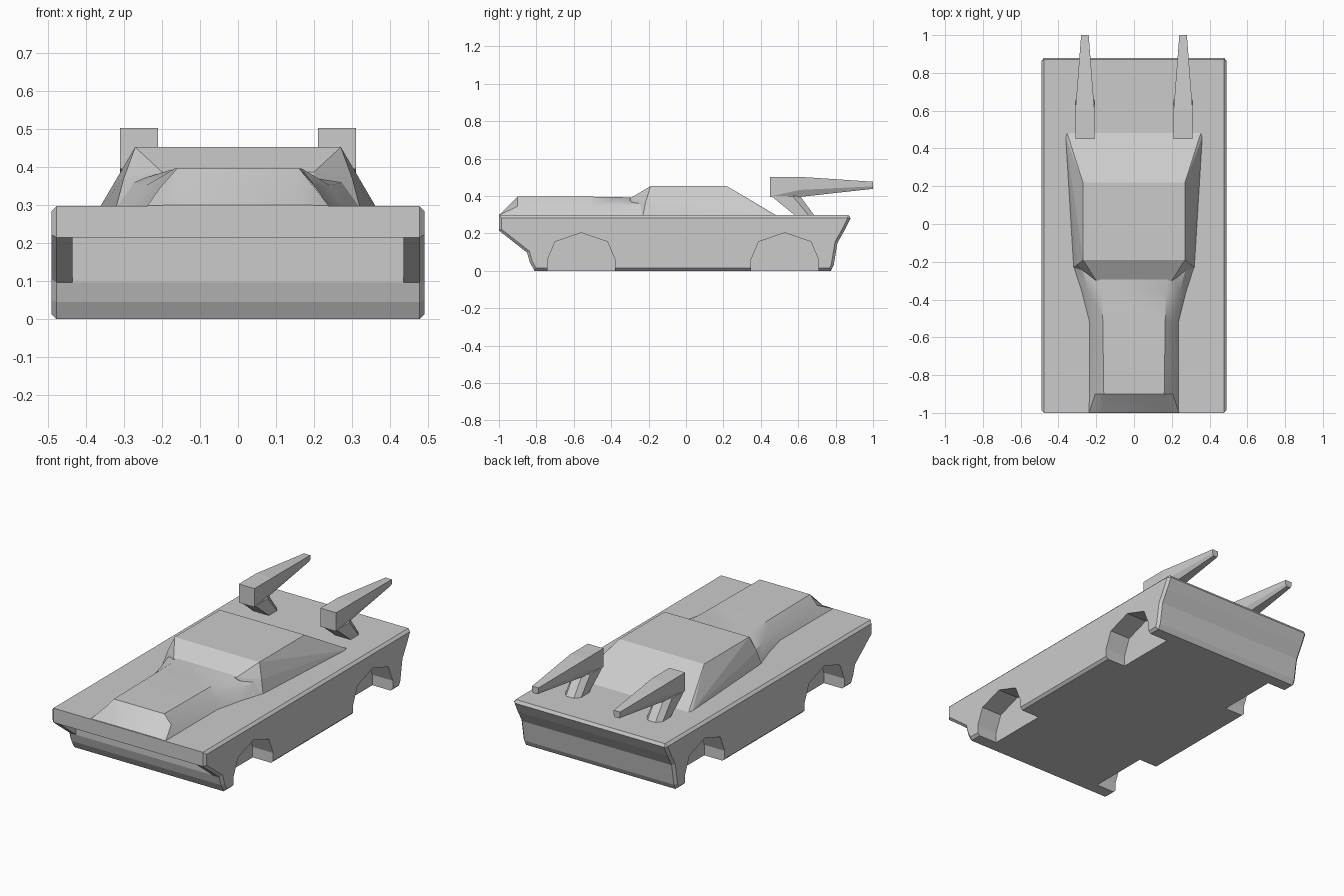
import bpy, bmesh, math
from mathutils import Vector

if "Cube" in bpy.data.objects:
    bpy.data.objects.remove(bpy.data.objects["Cube"])


def to_object(name, bm):
    bmesh.ops.recalc_face_normals(bm, faces=bm.faces)
    me = bpy.data.meshes.new(name)
    bm.to_mesh(me)
    bm.free()
    ob = bpy.data.objects.new(name, me)
    bpy.context.collection.objects.link(ob)
    return ob


def loft(name, rings):
    bm = bmesh.new()
    vs = [[bm.verts.new(p) for p in r] for r in rings]
    n = len(vs[0])
    for a, b in zip(vs, vs[1:]):
        for i in range(n):
            bm.faces.new((a[i], a[(i + 1) % n], b[(i + 1) % n], b[i]))
    bm.faces.new(vs[0][::-1])
    bm.faces.new(vs[-1])
    return to_object(name, bm)


def prism(name, profile, x0, x1, chamfer=0):
    ob = loft(name, [[(x, y, z) for y, z in profile] for x in (x0, x1)])
    if chamfer:
        bm = bmesh.new()
        bm.from_mesh(ob.data)
        rim = [e for e in bm.edges if abs(e.verts[0].co.x - e.verts[1].co.x) < 1e-5]
        bmesh.ops.bevel(bm, geom=rim, offset=chamfer, segments=1, affect='EDGES')
        bm.to_mesh(ob.data)
        bm.free()
    return ob


def cut(ob, cutter):
    cutter.hide_render = True
    m = ob.modifiers.new("cut", 'BOOLEAN')
    m.operation = 'DIFFERENCE'
    m.solver = 'EXACT'
    m.object = cutter
    bpy.context.view_layer.objects.active = ob
    bpy.ops.object.modifier_apply(modifier=m.name)
    bpy.data.objects.remove(cutter)


def smooth(ob, deg):
    bpy.ops.object.select_all(action='DESELECT')
    ob.select_set(True)
    bpy.context.view_layer.objects.active = ob
    bpy.ops.object.shade_smooth_by_angle(angle=math.radians(deg))


# Main hull from its side profile
body = prism("body", [(-1, 0.297), (-1, 0.215), (-0.85, 0.097), (-0.835, 0.045),
                      (-0.81, 0), (0.775, 0), (0.79, 0.03), (0.81, 0.15),
                      (0.85, 0.22), (0.88, 0.28), (0.87, 0.297)],
             -0.49, 0.49, 0.014)

# Recessed grille under the nose lip
cut(body, prism("grille_cutter", [(-1.1, 0.097), (-0.85, 0.097),
                                  (-0.85, 0.215), (-1.1, 0.215)], -0.435, 0.435))

# Wheel arches on both sides
arch = [(-0.18, -0.05), (-0.18, 0.06), (-0.14, 0.155), (0, 0.203),
        (0.14, 0.155), (0.18, 0.06), (0.18, -0.05)]
for yc in (-0.56, 0.528):
    for s in (-1, 1):
        cut(body, prism("arch_cutter", [(yc + y, z) for y, z in arch],
                        *sorted((s * 0.36, s * 0.6))))

# Hood bulge, flaring towards the windscreen
def hood_ring(y, base, mid, top, zm, zt):
    right = [(base, 0.29), (mid, zm), (top, zt)]
    pts = right + [(-x, z) for x, z in reversed(right)]
    return [(x, y, z) for x, z in pts]

hood = loft("hood_bulge", [hood_ring(-0.998, 0.24, 0.238, 0.17, 0.298, 0.30),
                           hood_ring(-0.9, 0.24, 0.205, 0.16, 0.345, 0.396),
                           hood_ring(-0.52, 0.24, 0.205, 0.165, 0.345, 0.396),
                           hood_ring(-0.36, 0.28, 0.24, 0.17, 0.352, 0.394),
                           hood_ring(-0.22, 0.325, 0.28, 0.18, 0.36, 0.388)])
smooth(hood, 30)

# Cabin as a faceted convex shell
bm = bmesh.new()
for x, y, z in [(0.27, -0.19, 0.452), (0.27, 0.22, 0.452), (0.355, 0.485, 0.295),
                (0.362, 0.46, 0.295), (0.32, -0.23, 0.295), (0.30, -0.215, 0.37),
                (0.20, -0.30, 0.387), (0.20, -0.30, 0.295)]:
    for s in (-1, 1):
        bm.verts.new((s * x, y, z))
bmesh.ops.convex_hull(bm, input=bm.verts)
bmesh.ops.dissolve_limit(bm, angle_limit=0.02, verts=bm.verts, edges=bm.edges)
to_object("cabin", bm)

# Pair of rear thrusters on slanted struts
def pod_ring(y, xc, w, z0, z1, c):
    zc = z0 + c * (z1 - z0)
    half = w * (1 - c)
    return [(xc - half, y, z0), (xc + half, y, z0), (xc + w, y, zc),
            (xc + w, y, z1), (xc - w, y, z1), (xc - w, y, zc)]

for side, s in (("left", -1), ("right", 1)):
    xc = 0.26 * s
    pod = loft(side + "_thruster", [pod_ring(0.45, xc, 0.05, 0.395, 0.502, 0.02),
                                    pod_ring(0.61, xc, 0.05, 0.395, 0.502, 0.35),
                                    pod_ring(1.0, xc, 0.02, 0.438, 0.476, 0.35)])
    strut = loft(side + "_strut", [
        [(xc - 0.05, y0, z), (xc + 0.05, y0, z), (xc + 0.05, ym, z),
         (xc + 0.025, y1, z), (xc - 0.025, y1, z), (xc - 0.05, ym, z)]
        for y0, ym, y1, z in ((0.59, 0.66, 0.69, 0.29), (0.455, 0.57, 0.61, 0.40))])
